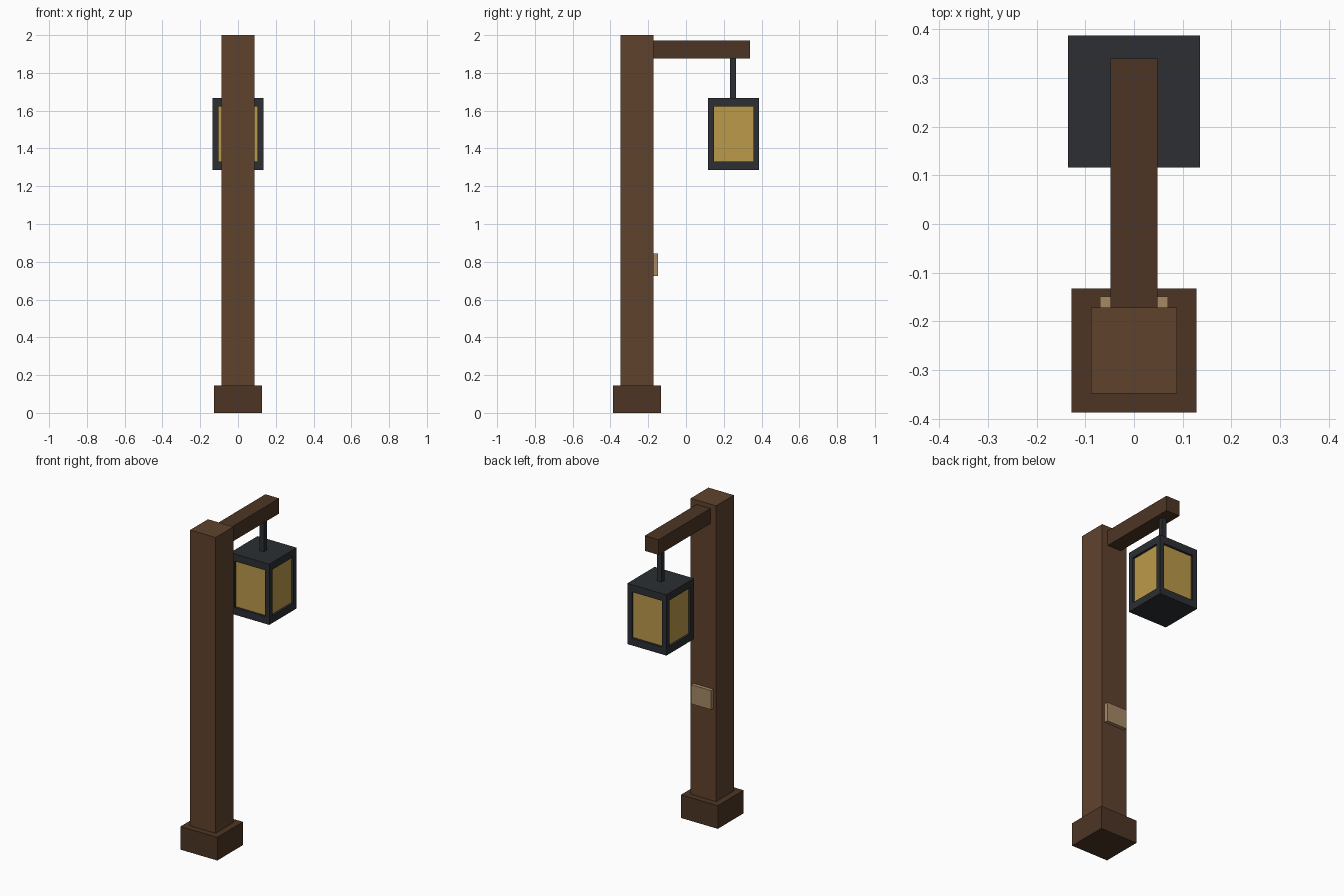
import bpy

if "Cube" in bpy.data.objects:
    bpy.data.objects.remove(bpy.data.objects["Cube"])


def material(name, r, g, b):
    m = bpy.data.materials.new(name)
    m.diffuse_color = (r, g, b, 1)
    m.use_nodes = True
    m.node_tree.nodes["Principled BSDF"].inputs["Base Color"].default_value = m.diffuse_color
    return m


WOOD = material("wood", 0.115, 0.055, 0.027)
DARK_WOOD = material("dark_wood", 0.075, 0.036, 0.018)
METAL = material("metal", 0.025, 0.028, 0.033)
GLASS = material("amber_glass", 0.50, 0.32, 0.07)
PLATE = material("plate", 0.38, 0.25, 0.13)


def box(name, x, y, z, mat):
    """Box spanning the (low, high) range given for each axis."""
    bpy.ops.mesh.primitive_cube_add(size=1, location=[sum(r) / 2 for r in (x, y, z)])
    o = bpy.context.object
    o.name = name
    o.scale = [r[1] - r[0] for r in (x, y, z)]
    bpy.ops.object.transform_apply(location=False, rotation=False, scale=True)
    o.data.materials.append(mat)
    return o


def around(c, half):
    return (c - half, c + half)


POST_Y, LAMP_Y = -0.26, 0.252

# Wooden post, foot and arm
box("foot", around(0, 0.128), around(POST_Y, 0.1275), (0, 0.145), DARK_WOOD)
box("post", around(0, 0.088), around(POST_Y, 0.088), (0.02, 2.0), WOOD)
box("arm", around(0, 0.048), (POST_Y + 0.06, 0.34), (1.877, 1.972), DARK_WOOD)

# Small plate on the post
box("plate", around(0, 0.07), (POST_Y + 0.08, -0.149), (0.725, 0.845), PLATE)

# Hanging rod
box("hanger_rod", around(0, 0.015), around(LAMP_Y - 0.003, 0.015), (1.65, 1.89), METAL)

# Lantern frame: top and bottom slabs with four corner bars
H, BAR = 0.1355, 0.031
Z0, Z1, P0, P1 = 1.287, 1.668, 1.332, 1.622
box("lantern_bottom", around(0, H), around(LAMP_Y, H), (Z0, P0), METAL)
box("lantern_top", around(0, H), around(LAMP_Y, H), (P1, Z1), METAL)
for sx in (-1, 1):
    for sy in (-1, 1):
        box("lantern_corner_bar", around(sx * (H - BAR / 2), BAR / 2),
            around(LAMP_Y + sy * (H - BAR / 2), BAR / 2), (P0, P1), METAL)

# Recessed glass
box("lantern_glass", around(0, H - 0.014), around(LAMP_Y, H - 0.014),
    (P0 - 0.005, P1 + 0.005), GLASS)
